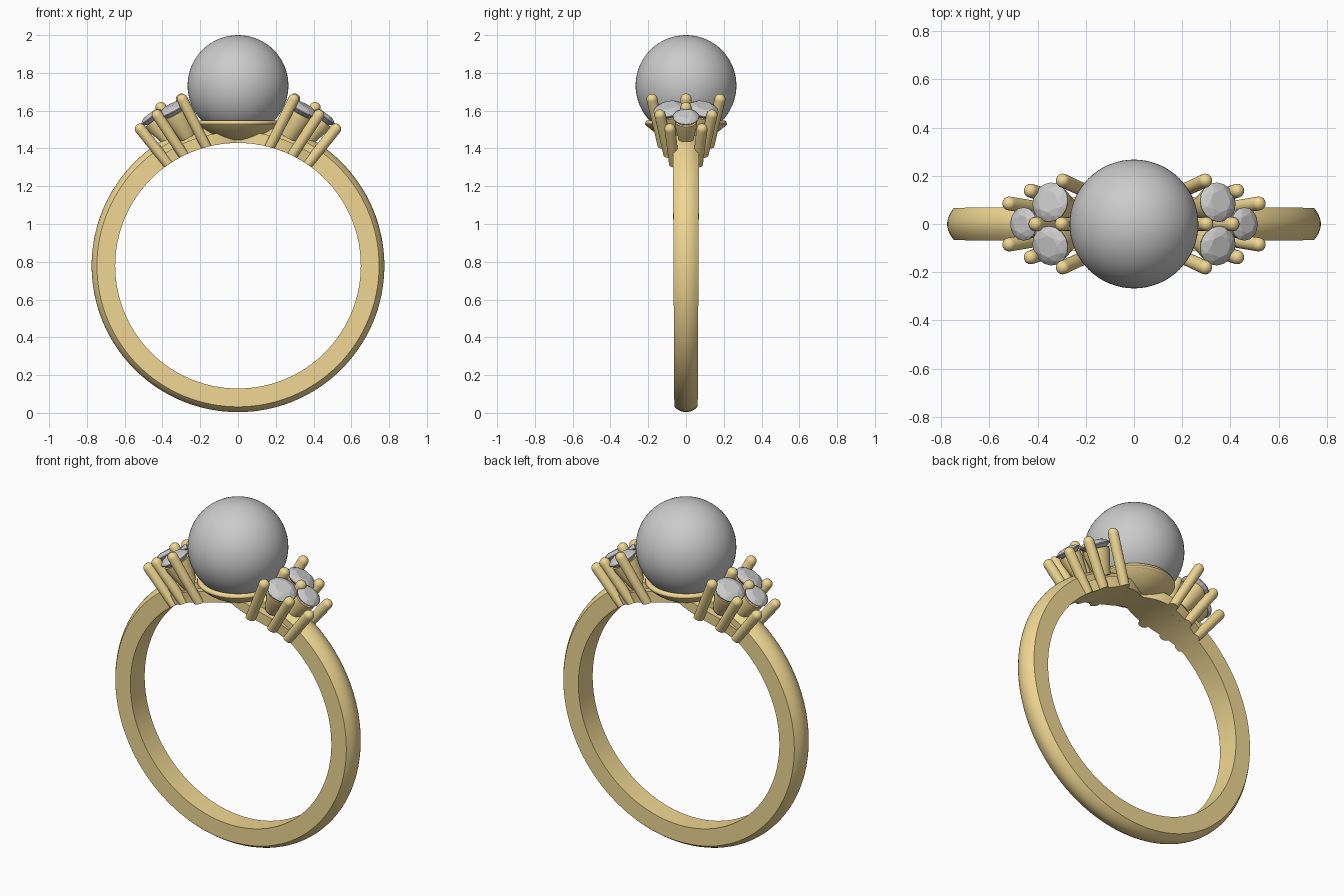
import bpy, bmesh
from math import sin, cos, pi, radians, sqrt
from mathutils import Vector

if "Cube" in bpy.data.objects:
    bpy.data.objects.remove(bpy.data.objects["Cube"])

CZ, RI, RO = 0.779, 0.65, 0.775       # ring centre height, inner and outer radius
PZ, PR = 1.733, 0.267                 # pearl centre height and radius

gold = bpy.data.materials.new("gold")
gold.diffuse_color = (0.87, 0.68, 0.29, 1)
gold.use_nodes = True
gold.node_tree.nodes["Principled BSDF"].inputs["Base Color"].default_value = gold.diffuse_color


def finish(name, bm, mat=None, smooth=35):
    bmesh.ops.recalc_face_normals(bm, faces=bm.faces)
    me = bpy.data.meshes.new(name)
    bm.to_mesh(me)
    bm.free()
    ob = bpy.data.objects.new(name, me)
    bpy.context.collection.objects.link(ob)
    if mat:
        me.materials.append(mat)
    if smooth:
        bpy.ops.object.select_all(action='DESELECT')
        ob.select_set(True)
        bpy.context.view_layer.objects.active = ob
        bpy.ops.object.shade_smooth_by_angle(angle=radians(smooth))
    return ob


def bridge(bm, rings, closed):
    n = len(rings[0])
    for i in range(len(rings) if closed else len(rings) - 1):
        a, b = rings[i], rings[(i + 1) % len(rings)]
        for j in range(n):
            k = (j + 1) % n
            bm.faces.new((a[j], a[k], b[k], b[j]))


def arc_sweep(name, section, angles, closed):
    """Sweep a (radius, y) section around the finger hole; angle 0 is the top."""
    bm = bmesh.new()
    rings = [[bm.verts.new((r * sin(t), y, CZ + r * cos(t))) for r, y in section(t)]
             for t in angles]
    bridge(bm, rings, closed)
    if not closed:
        bm.faces.new(rings[0])
        bm.faces.new(rings[-1])
    return finish(name, bm, gold)


def lathe(name, profile, origin, axis, steps=48, mat=gold):
    """Revolve a closed (radius, height) profile about an axis."""
    rot = Vector((0, 0, 1)).rotation_difference(axis)
    bm = bmesh.new()
    rings = [[bm.verts.new(origin + rot @ Vector((r * cos(2 * pi * i / steps),
                                                  r * sin(2 * pi * i / steps), h)))
              for r, h in profile] for i in range(steps)]
    bridge(bm, rings, True)
    bmesh.ops.remove_doubles(bm, verts=bm.verts, dist=1e-5)
    return finish(name, bm, mat)


# band: D-shaped section, slightly slimmer at the bottom
def band_section(t):
    w = 0.066 + 0.004 * cos(t)
    crown = [(RO - 0.028 * (k / 5) ** 2, w * k / 5) for k in range(-5, 6)]
    return [(RI, -w)] + crown + [(RI, w)]


arc_sweep("band", band_section, [2 * pi * i / 128 for i in range(128)], True)


# shoulders: thin flare joining the prong feet to the band
def shoulder_section(t):
    a = abs(t) / radians(38)
    w = 0.066 + 0.05 * max(0, sin(pi * min(a, 1) ** 0.75)) ** 1.3
    return [(RI, -w), (RI + 0.06, -w), (RI + 0.06, w), (RI, w)]


arc_sweep("shoulders", shoulder_section,
          [radians(-38 + 76 * i / 40) for i in range(41)], False)

# pearl
bm = bmesh.new()
bmesh.ops.create_uvsphere(bm, u_segments=64, v_segments=32, radius=PR)
bmesh.ops.translate(bm, vec=(0, 0, PZ), verts=bm.verts)
finish("pearl", bm)

# cup under the pearl, with its rolled rim
rim_h, cup_r = 1.53 - PZ, 0.298
up = Vector((0, 0, 1))
heights = [-cup_r + (rim_h + cup_r) * (k / 12) ** 1.6 for k in range(13)]
cup = [(sqrt(max(0, cup_r ** 2 - h * h)), h) for h in heights]
lathe("pearl_cup", cup + [(0.17, rim_h), (0, -PR + 0.01)], Vector((0, 0, PZ)), up)
lathe("cup_rim", [(0.2 + 0.016 * cos(a * pi / 6), 0.016 * sin(a * pi / 6)) for a in range(12)],
      Vector((0, 0, 1.533)), up, 64)


# prong: round-tipped rod whose foot is flush with the finger hole
def prong(name, tip, foot, r=0.029):
    tip, foot = Vector(tip), Vector(foot)
    d = (tip - foot).normalized()
    rot = up.rotation_difference(d)
    n = 20
    stations = [(foot, r * 0.95)] + [(tip + d * r * sin(a * pi / 12), r * cos(a * pi / 12))
                                     for a in range(6)]
    bm = bmesh.new()
    rings = [[bm.verts.new(c + rot @ Vector((q * cos(2 * pi * j / n), q * sin(2 * pi * j / n), 0)))
              for j in range(n)] for c, q in stations]
    bridge(bm, rings, False)
    for v in rings[0]:
        rad = Vector((v.co.x, 0, v.co.z - CZ))
        v.co += rad.normalized() * (RI - rad.length)
    bm.faces.new(rings[0])
    bm.faces.new(rings[-1])
    finish(name, bm, gold)


# faceted stone: hull of table, star, girdle and culet points
def stone(name, centre, normal, r):
    rot = up.rotation_difference(normal)
    bm = bmesh.new()
    for n, q, h, off in ((8, 0.55, 0.30, 0), (8, 0.80, 0.20, 0.5), (16, 1, 0.03, 0),
                         (16, 1, -0.03, 0), (8, 0.5, -0.42, 0.5), (1, 0, -0.8, 0)):
        for i in range(n):
            a = 2 * pi * (i + off) / n
            bm.verts.new(centre + rot @ (Vector((q * cos(a), q * sin(a), h)) * r))
    bmesh.ops.convex_hull(bm, input=bm.verts)
    bmesh.ops.dissolve_limit(bm, angle_limit=0.02, verts=bm.verts, edges=bm.edges)
    finish(name, bm, None, 0)


# side clusters: three stones each, in seats, held by shared prongs
for side, s in (("left", -1), ("right", 1)):
    for end, e in (("front", -1), ("back", 1)):
        for num, tip, foot in (("inner", (0.295, 0.18, 1.66), (0.165, 0.122, 1.40)),
                               ("middle", (0.428, 0.138, 1.577), (0.285, 0.092, 1.36)),
                               ("outer", (0.517, 0.085, 1.503), (0.375, 0.062, 1.325))):
            prong(f"{side}_{end}_{num}_prong", (s * tip[0], e * tip[1], tip[2]),
                  (s * foot[0], e * foot[1], foot[2]))
    prong(f"{side}_centre_inner_prong", (s * 0.30, 0, 1.662), (s * 0.19, 0, 1.40))
    prong(f"{side}_centre_outer_prong", (s * 0.408, 0, 1.617), (s * 0.28, 0, 1.37))

    for label, c, nrm, r in (("front", (0.347, -0.09, 1.607), (0.47, -0.17, 0.87), 0.083),
                             ("back", (0.347, 0.09, 1.607), (0.47, 0.17, 0.87), 0.083),
                             ("outer", (0.457, 0, 1.567), (0.6, 0, 0.8), 0.069)):
        c = Vector((s * c[0], c[1], c[2]))
        nrm = Vector((s * nrm[0], nrm[1], nrm[2])).normalized()
        stone(f"{side}_{label}_stone", c, nrm, r)
        lathe(f"{side}_{label}_seat",
              [(r * 0.86, -0.022), (r * 0.86, -0.05), (r * 0.5, -0.17), (0, -0.17),
               (0, -0.09), (r * 0.7, -0.022)], c, nrm, 28)
